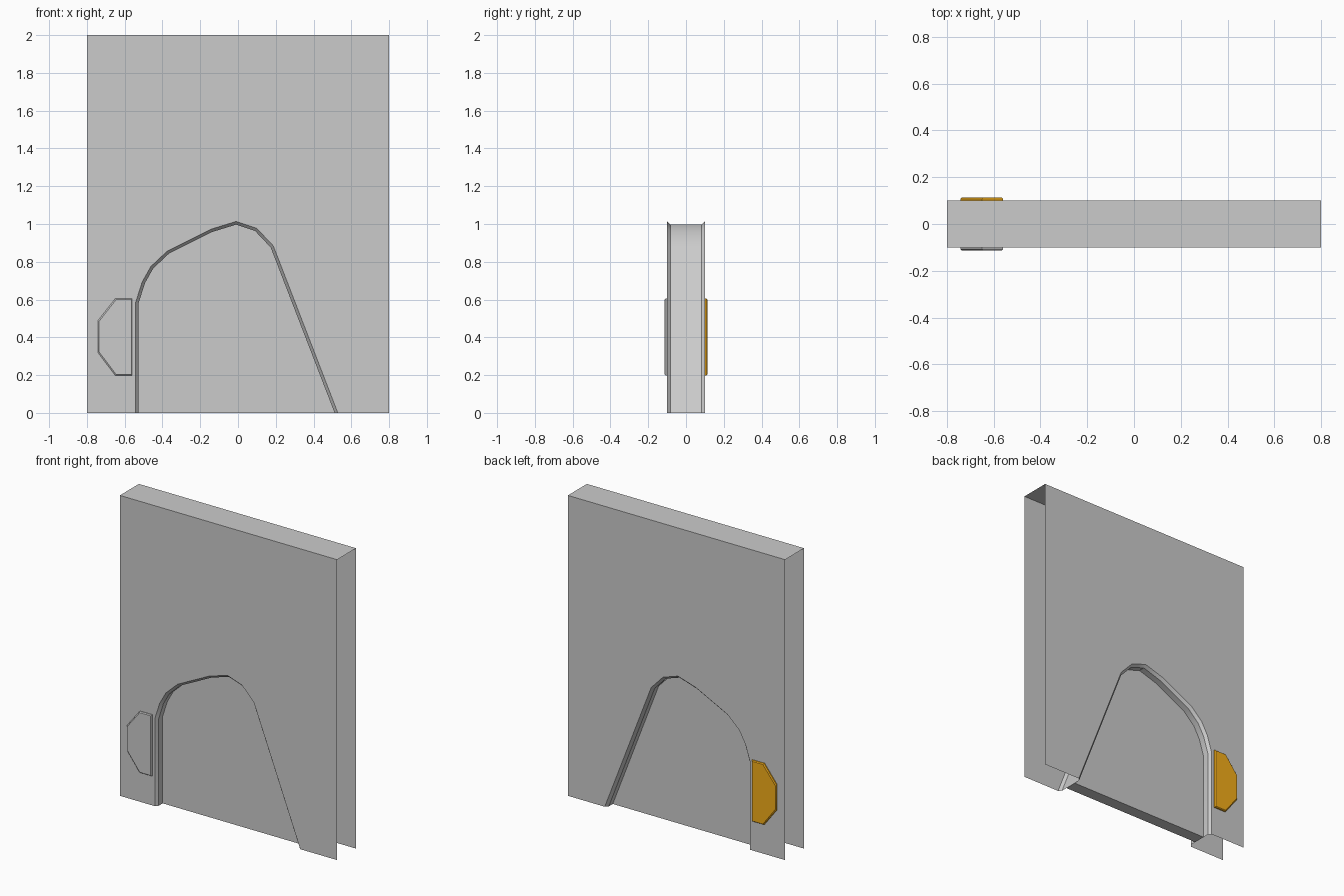
import bpy, bmesh, math
from mathutils import Vector

if "Cube" in bpy.data.objects:
    bpy.data.objects.remove(bpy.data.objects["Cube"])

HALF_W, HEIGHT, FACE_Y = 0.80, 2.0, 0.10
LIP, LIP_Y, DOOR_Y = 0.008, 0.082, 0.04

# Asymmetric doorway outline (x, z), left foot over the peak to right foot
SEAM = [(-0.535, 0), (-0.535, 0.58), (-0.50, 0.69), (-0.455, 0.77), (-0.37, 0.85),
        (-0.14, 0.965), (-0.01, 1.005), (0.095, 0.97), (0.18, 0.88), (0.52, 0)]


def offset(path, d):
    """Move an open path outward by d, keeping its feet on the ground."""
    pts = [Vector(p) for p in path]
    normals = []
    for a, b in zip(pts, pts[1:]):
        e = (b - a).normalized()
        normals.append(Vector((-e.y, e.x)))
    out = []
    for i, p in enumerate(pts):
        if i in (0, len(pts) - 1):
            n = normals[0 if i == 0 else -1]
            out.append((p.x + d / n.x, p.y))
        else:
            n, m = normals[i - 1], normals[i]
            q = p + (n + m) * (d / (1 + n.dot(m)))
            out.append((q.x, q.y))
    return out


def ring(bm, path, y):
    return [bm.verts.new((x, y, z)) for x, z in path]


def bridge(bm, a, b, closed=False):
    n = len(a)
    for i in range(n if closed else n - 1):
        j = (i + 1) % n
        bm.faces.new((a[i], a[j], b[j], b[i]))


def finish(bm, name, color=None):
    bmesh.ops.recalc_face_normals(bm, faces=bm.faces)
    mesh = bpy.data.meshes.new(name)
    bm.to_mesh(mesh)
    bm.free()
    obj = bpy.data.objects.new(name, mesh)
    bpy.context.collection.objects.link(obj)
    if color:
        mat = bpy.data.materials.new(name + "_color")
        mat.diffuse_color = color
        mat.use_nodes = True
        mat.node_tree.nodes["Principled BSDF"].inputs["Base Color"].default_value = mat.diffuse_color
        mesh.materials.append(mat)
    bpy.ops.object.select_all(action='DESELECT')
    obj.select_set(True)
    bpy.context.view_layer.objects.active = obj
    bpy.ops.object.shade_smooth_by_angle(angle=math.radians(30))
    return obj


OUTER, INNER = offset(SEAM, LIP), offset(SEAM, -LIP)

# Wall: two panels joined by the top and the doorway, open at the ends and below
bm = bmesh.new()
tops, reveals = [], []
for s in (-1, 1):
    y = s * FACE_Y
    corners = ring(bm, [(HALF_W, 0), (HALF_W, HEIGHT), (-HALF_W, HEIGHT), (-HALF_W, 0)], y)
    lip = ring(bm, OUTER, y)
    bm.faces.new(corners + lip)
    # chamfered lip running into the reveal
    reveal = ring(bm, INNER, s * LIP_Y)
    bridge(bm, lip, reveal)
    tops.append(corners[1:3])
    reveals.append(reveal)
bridge(bm, *tops)
bridge(bm, *reveals)
finish(bm, "wall")

# Door: thin slab recessed in the doorway, its rim hidden by the reveal
bm = bmesh.new()
front, back = (ring(bm, INNER, s * DOOR_Y) for s in (-1, 1))
bm.faces.new(front)
bm.faces.new(back)
bm.faces.new((front[0], front[-1], back[-1], back[0]))
finish(bm, "door")

# Control plates beside the door, one on each face
PLATE = [(-0.56, 0.198), (-0.56, 0.605), (-0.65, 0.605),
         (-0.742, 0.488), (-0.742, 0.32), (-0.65, 0.198)]
CX, CZ = -0.645, 0.402
for s, name, color in ((-1, "front_plate", None),
                       (1, "back_plate", (0.9, 0.42, 0.01, 1))):
    bm = bmesh.new()
    rings = []
    for inset, depth in ((0, 0), (0, 0.007), (0.005, 0.013)):
        path = [(x - math.copysign(inset, x - CX), z - math.copysign(inset, z - CZ))
                for x, z in PLATE]
        rings.append(ring(bm, path, s * (FACE_Y + depth)))
    bridge(bm, rings[0], rings[1], True)
    bridge(bm, rings[1], rings[2], True)
    bm.faces.new(rings[2])
    finish(bm, name, color)
